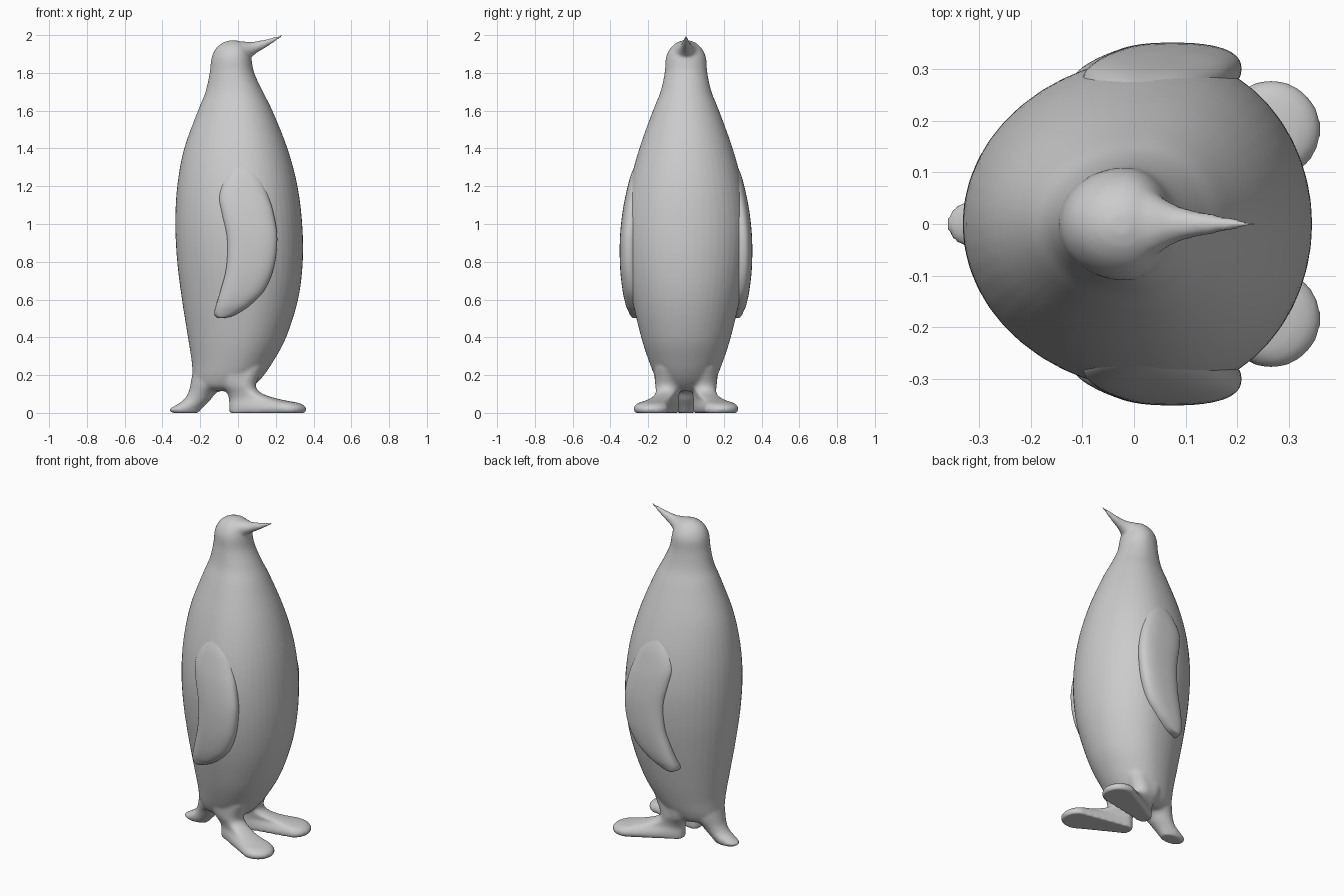
import bpy, bmesh, math

grey = bpy.data.materials.new("plain grey")
grey.diffuse_color = (0.6, 0.6, 0.6, 1)
N = 48


def refine(rows, n=5):
    """Catmull-Rom interpolation between the key sections."""
    out = []
    for i in range(len(rows) - 1):
        a, b, c, d = (rows[max(0, min(len(rows) - 1, i + k))] for k in (-1, 0, 1, 2))
        for s in range(n):
            t = s / n
            out.append([0.5 * (2 * q + (r - p) * t + (2 * p - 5 * q + 4 * r - u) * t * t
                               + (3 * q - p - 3 * r + u) * t ** 3)
                        for p, q, r, u in zip(a, b, c, d)])
    return out + [list(rows[-1])]


def loft(bm, rings):
    """Skin a stack of closed rings and cap both ends."""
    loops = [[bm.verts.new(p) for p in ring] for ring in rings]
    for lo, hi in zip(loops, loops[1:]):
        for i in range(len(lo)):
            j = (i + 1) % len(lo)
            bm.faces.new((lo[i], lo[j], hi[j], hi[i]))
    bm.faces.new(loops[0][::-1])
    bm.faces.new(loops[-1])


def angles():
    return [2 * math.pi * i / N for i in range(N)]


def egg(z, back, front, hw, wide=0.58):
    """Oval section whose widest point sits slightly forward."""
    cx = back + wide * (front - back)
    return [(cx + math.cos(t) * ((front - cx) if math.cos(t) > 0 else (cx - back)),
             hw * math.sin(t), z) for t in angles()]


def capsule(z, hx, hy, hr, tx, ty, tr, side):
    """Footprint with a round heel and a round toe."""
    turn = math.atan2(ty - hy, tx - hx)
    ring = []
    for t in angles():
        x, y, r = (tx, ty, tr) if math.cos(t) > 0 else (hx, hy, hr)
        ring.append((x + r * math.cos(t + turn), side * (y + r * math.sin(t + turn)), z))
    return ring


def finish(bm, name):
    bmesh.ops.recalc_face_normals(bm, faces=bm.faces)
    me = bpy.data.meshes.new(name)
    bm.to_mesh(me)
    bm.free()
    me.materials.append(grey)
    me.polygons.foreach_set("use_smooth", [True] * len(me.polygons))
    ob = bpy.data.objects.new(name, me)
    bpy.context.collection.objects.link(ob)
    return ob


bm = bmesh.new()

# torso, neck and head: z, back x, front x, half width
torso = [(0.115, -0.18, 0.04, 0.09), (0.14, -0.225, 0.08, 0.13), (0.19, -0.24, 0.13, 0.162),
         (0.27, -0.245, 0.185, 0.195), (0.4, -0.265, 0.255, 0.237), (0.6, -0.297, 0.318, 0.285),
         (0.8, -0.322, 0.343, 0.317), (1.0, -0.332, 0.34, 0.325), (1.2, -0.322, 0.315, 0.3),
         (1.4, -0.285, 0.262, 0.247), (1.6, -0.212, 0.182, 0.175), (1.7, -0.172, 0.132, 0.135),
         (1.8, -0.15, 0.086, 0.113), (1.88, -0.14, 0.07, 0.106), (1.93, -0.117, 0.055, 0.083),
         (1.96, -0.08, 0.025, 0.05), (1.972, -0.045, -0.005, 0.018)]
loft(bm, [egg(*r) for r in refine(torso)])

# beak: x, centre z, half height, half width
beak = [(-0.02, 1.9, 0.065, 0.09), (0.03, 1.913, 0.053, 0.066), (0.07, 1.924, 0.04, 0.042),
        (0.1, 1.937, 0.031, 0.03), (0.15, 1.957, 0.021, 0.02), (0.2, 1.981, 0.012, 0.011),
        (0.242, 2.0, 0.004, 0.004)]
loft(bm, [[(x, w * math.cos(t), z + h * math.sin(t)) for t in angles()]
          for x, z, h, w in refine(beak)])

# tail: z, back x, front x, half width
tail = [(0.0, -0.35, -0.21, 0.045), (0.018, -0.365, -0.195, 0.053), (0.04, -0.33, -0.175, 0.058),
        (0.07, -0.287, -0.145, 0.064), (0.11, -0.262, -0.11, 0.08), (0.16, -0.25, -0.02, 0.11),
        (0.25, -0.235, 0.08, 0.14)]
loft(bm, [egg(*r, 0.5) for r in refine(tail)])

# feet and legs: z, heel x, y, radius, toe x, y, radius
foot = [(0.0, 0.0, 0.085, 0.045, 0.265, 0.18, 0.09), (0.025, 0.0, 0.085, 0.047, 0.265, 0.183, 0.096),
        (0.05, 0.0, 0.085, 0.047, 0.25, 0.178, 0.08), (0.066, 0.0, 0.085, 0.047, 0.19, 0.155, 0.06),
        (0.085, 0.0, 0.087, 0.05, 0.12, 0.125, 0.054), (0.11, -0.005, 0.09, 0.056, 0.06, 0.105, 0.056),
        (0.15, -0.02, 0.095, 0.066, 0.03, 0.098, 0.065), (0.24, -0.03, 0.1, 0.075, 0.06, 0.09, 0.075)]
for side in (1, -1):
    loft(bm, [capsule(*r, side) for r in refine(foot)])

# fuse everything into one soft skin
body = finish(bm, "body")
fuse = body.modifiers.new("fuse", 'REMESH')
fuse.mode = 'VOXEL'
fuse.voxel_size = 0.009
fuse.use_smooth_shade = True
soft = body.modifiers.new("soften", 'SMOOTH')
soft.factor = 0.5
soft.iterations = 6

# wings lying against the sides: z, back x, front x, outer y
wing = [(0.503, -0.105, -0.07, 0.283), (0.512, -0.12, -0.03, 0.292), (0.535, -0.125, 0.015, 0.304),
        (0.575, -0.115, 0.07, 0.32), (0.65, -0.092, 0.14, 0.336), (0.77, -0.062, 0.19, 0.349),
        (0.92, -0.058, 0.208, 0.35), (1.05, -0.085, 0.19, 0.338), (1.15, -0.1, 0.16, 0.32),
        (1.25, -0.07, 0.12, 0.295), (1.33, -0.02, 0.06, 0.262)]


def power(v):
    return math.copysign(abs(v) ** 0.8, v)


for side, name in ((1, "left_wing"), (-1, "right_wing")):
    bm = bmesh.new()
    loft(bm, [[((b + f) / 2 + (f - b) / 2 * power(math.cos(t)),
                side * (y - 0.05 + 0.05 * power(math.sin(t))), z) for t in angles()]
              for z, b, f, y in refine(wing)])
    finish(bm, name)
